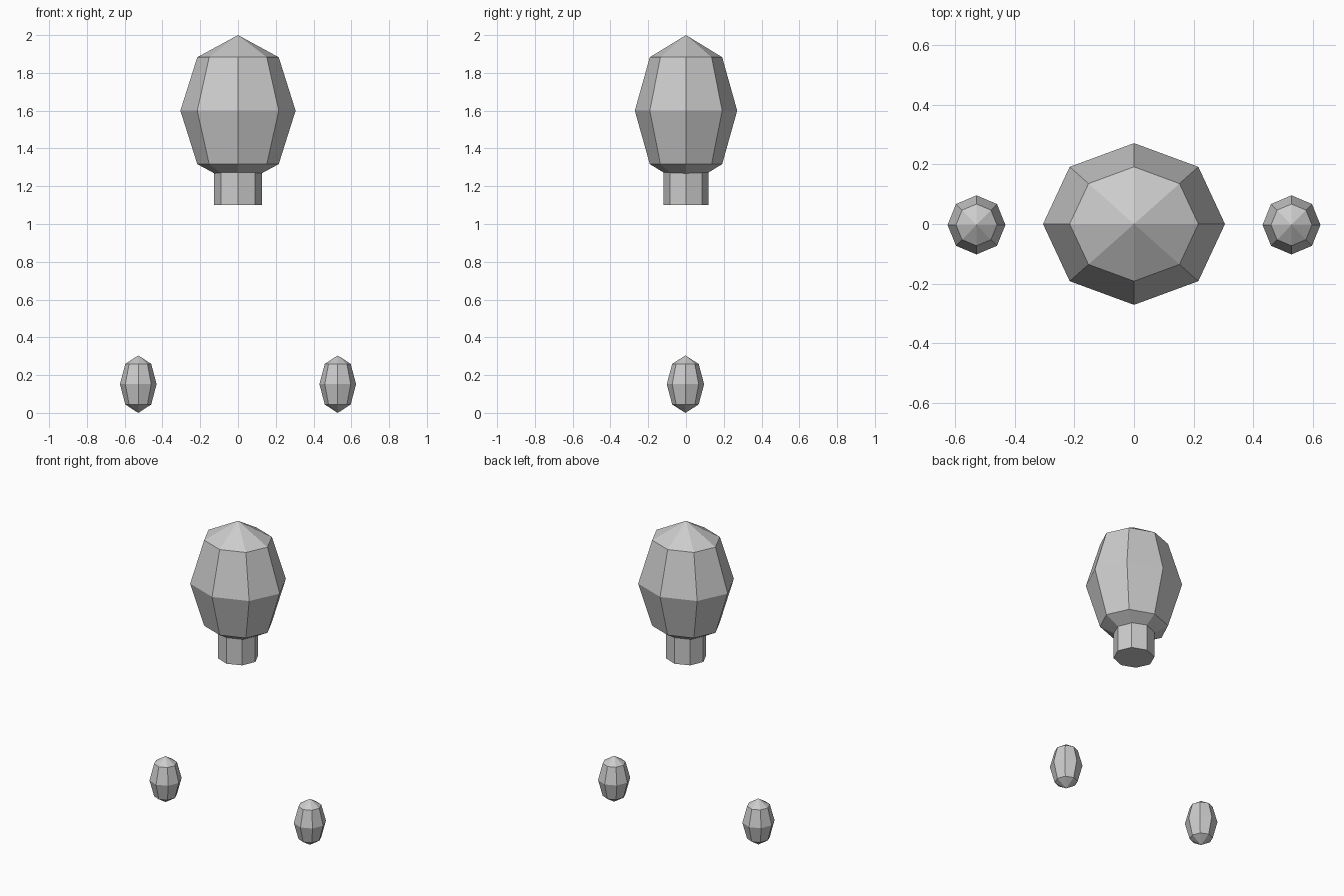
import bpy
import bmesh
from mathutils import Matrix, Vector

cube = bpy.data.objects.get("Cube")
if cube:
    bpy.data.objects.remove(cube, do_unlink=True)

SIDES = 8

# One plain grey for every part
grey = bpy.data.materials.new("plain grey")
grey.use_nodes = True
colour = (0.6, 0.6, 0.6, 1.0)
grey.diffuse_color = colour
grey.node_tree.nodes["Principled BSDF"].inputs["Base Color"].default_value = colour


def add_part(name, bm, centre, size):
    """Scale and place a unit shape, then link it as a flat shaded object."""
    placing = Matrix.Translation(centre) @ Matrix.Diagonal(Vector(size)).to_4x4()
    bmesh.ops.transform(bm, matrix=placing, verts=bm.verts)
    bmesh.ops.recalc_face_normals(bm, faces=bm.faces)
    mesh = bpy.data.meshes.new(name)
    bm.to_mesh(mesh)
    bm.free()
    mesh.materials.append(grey)
    part = bpy.data.objects.new(name, mesh)
    bpy.context.collection.objects.link(part)


def ellipsoid(name, centre, radii):
    bm = bmesh.new()
    bmesh.ops.create_uvsphere(bm, u_segments=SIDES, v_segments=4, radius=1)
    add_part(name, bm, centre, radii)


def cylinder(name, centre, size):
    bm = bmesh.new()
    bmesh.ops.create_cone(bm, cap_ends=True, segments=SIDES,
                          radius1=1, radius2=1, depth=1)
    add_part(name, bm, centre, size)


# Head and the neck that runs up inside it
ellipsoid("head", (0, 0, 1.6), (0.305, 0.271, 0.4))
cylinder("neck", (0, 0, 1.2), (0.126, 0.119, 0.2))

# Hands, detached and low on either side
for side, x in (("left", 0.528), ("right", -0.528)):
    ellipsoid(side + "_hand", (x, -0.003, 0.152), (0.097, 0.099, 0.152))
